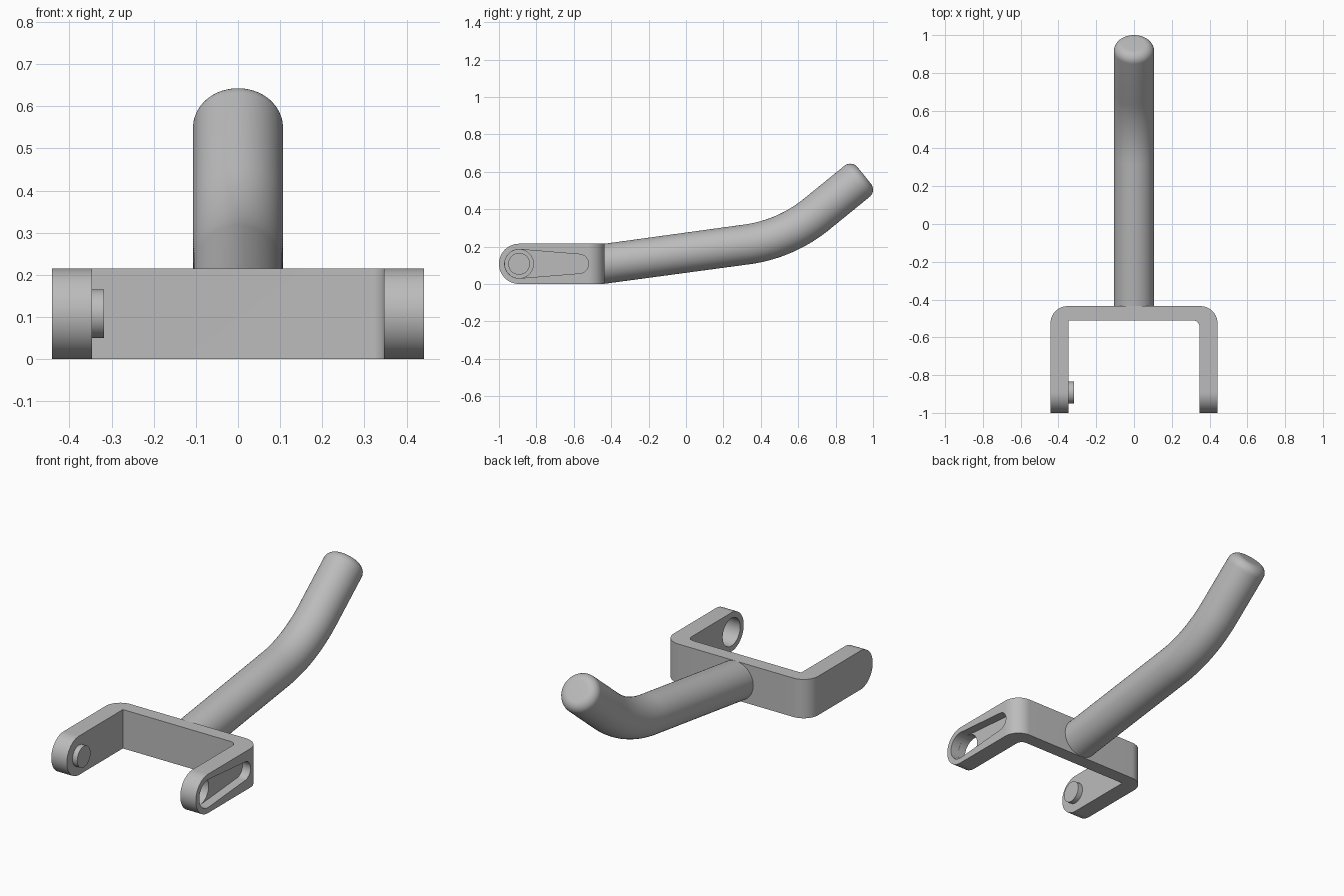
import bpy, bmesh
from math import sin, cos, pi, radians, tan
from mathutils import Vector

cube = bpy.data.objects.get("Cube")
if cube:
    bpy.data.objects.remove(cube, do_unlink=True)

GREY = (0.5, 0.5, 0.5, 1)
mat = bpy.data.materials.new("plain grey")
mat.use_nodes = True
mat.diffuse_color = GREY
mat.node_tree.nodes["Principled BSDF"].inputs["Base Color"].default_value = GREY

W, H = 0.442, 0.215          # half width and height of the fork
INNER = 0.347                # inner face of the arms
BACK, WEB = -0.435, -0.51    # back and front of the cross bar
R = H / 2
PIVOT = (-1 + R, R)          # pivot axis in y, z


def make_object(name, bm):
    bmesh.ops.recalc_face_normals(bm, faces=bm.faces)
    mesh = bpy.data.meshes.new(name)
    bm.to_mesh(mesh)
    bm.free()
    mesh.materials.append(mat)
    ob = bpy.data.objects.new(name, mesh)
    bpy.context.collection.objects.link(ob)
    return ob


def activate(ob):
    bpy.ops.object.select_all(action='DESELECT')
    ob.select_set(True)
    bpy.context.view_layer.objects.active = ob


def arc(centre, r, a0, a1, n=16):
    angles = [radians(a0 + (a1 - a0) * i / n) for i in range(n + 1)]
    return [(centre[0] + r * cos(a), centre[1] + r * sin(a)) for a in angles]


def prism(name, outline, axis, lo, hi):
    """Extrude an outline (x, y along z, or y, z along x)."""
    bm = bmesh.new()
    place = (lambda p, h: (p[0], p[1], h)) if axis == 'z' else (lambda p, h: (h, p[0], p[1]))
    face = bm.faces.new([bm.verts.new(place(p, lo)) for p in outline])
    out = bmesh.ops.extrude_face_region(bm, geom=[face])
    move = Vector((0, 0, hi - lo) if axis == 'z' else (hi - lo, 0, 0))
    bmesh.ops.translate(bm, vec=move, verts=[v for v in out["geom"] if isinstance(v, bmesh.types.BMVert)])
    return make_object(name, bm)


def boolean(ob, cutter, operation):
    mod = ob.modifiers.new("cut", 'BOOLEAN')
    mod.operation, mod.solver, mod.object = operation, 'EXACT', cutter
    activate(ob)
    bpy.ops.object.modifier_apply(modifier=mod.name)
    bpy.data.objects.remove(cutter, do_unlink=True)


def smooth(ob):
    activate(ob)
    bpy.ops.object.shade_smooth_by_angle(angle=radians(30))


# U-shaped fork seen from above, one inner corner filleted
corner, fillet = 0.09, 0.035
plan = [(-W, -1), (-INNER, -1), (-INNER, WEB)]
plan += arc((INNER - fillet, WEB - fillet), fillet, 90, 0)
plan += [(INNER, -1), (W, -1)]
plan += arc((W - corner, BACK - corner), corner, 0, 90)
plan += arc((corner - W, BACK - corner), corner, 90, 180)
fork = prism("fork", plan, 'z', 0, H)

# Rounded arm tips
side = [(0, 0)] + [(0, H)] + arc(PIVOT, R, 90, 270, 48)
boolean(fork, prism("tip_cutter", side, 'x', -1, 1), 'INTERSECT')

# Tapered recess and through hole in the left arm
HOLE = 0.077
slot = arc(PIVOT, HOLE, 86, 274, 40) + arc((-0.572, R), 0.051, -86, 86, 32)
boolean(fork, prism("slot_cutter", slot, 'x', W - 0.05, W + 0.1), 'DIFFERENCE')
hole = arc(PIVOT, HOLE - 0.0005, 0, 360, 48)[:-1]
boolean(fork, prism("hole_cutter", hole, 'x', INNER - 0.1, W - 0.02), 'DIFFERENCE')
smooth(fork)

# Pin on the inside of the right arm
smooth(prism("pivot_pin", arc(PIVOT, 0.058, 0, 360, 48)[:-1], 'x', -INNER - 0.01, -0.318))

# Handle path: straight, bend, straight (y, z, tilt, radius)
A0, A1, TUBE, BEND = radians(7.8), radians(39), 0.107, 0.75
knee = Vector((0.534, 0.24))
tip = Vector((0.953, 0.58))
t = BEND * tan((A1 - A0) / 2)
start = knee - t * Vector((cos(A0), sin(A0)))
rings = [(BACK - 0.004, R, 0, TUBE)]
for i in range(25):
    a = A0 + (A1 - A0) * i / 24
    rings.append((start.x + BEND * (sin(a) - sin(A0)), start.y + BEND * (cos(A0) - cos(a)), a, TUBE))
# Rounded end
edge = 0.05
d = Vector((cos(A1), sin(A1)))
for i in range(11):
    b = pi / 2 * i / 10
    c = tip - d * edge * (1 - sin(b))
    rings.append((c.x, c.y, A1, TUBE - edge * (1 - cos(b))))

bm = bmesh.new()
N = 48
loops = []
for y, z, a, r in rings:
    loops.append([bm.verts.new((r * cos(u), y - r * sin(u) * sin(a), z + r * sin(u) * cos(a)))
                  for u in [2 * pi * k / N for k in range(N)]])
for p, q in zip(loops, loops[1:]):
    for k in range(N):
        j = (k + 1) % N
        bm.faces.new((p[k], p[j], q[j], q[k]))
bm.faces.new(loops[0])
bm.faces.new(loops[-1])
smooth(make_object("handle", bm))
